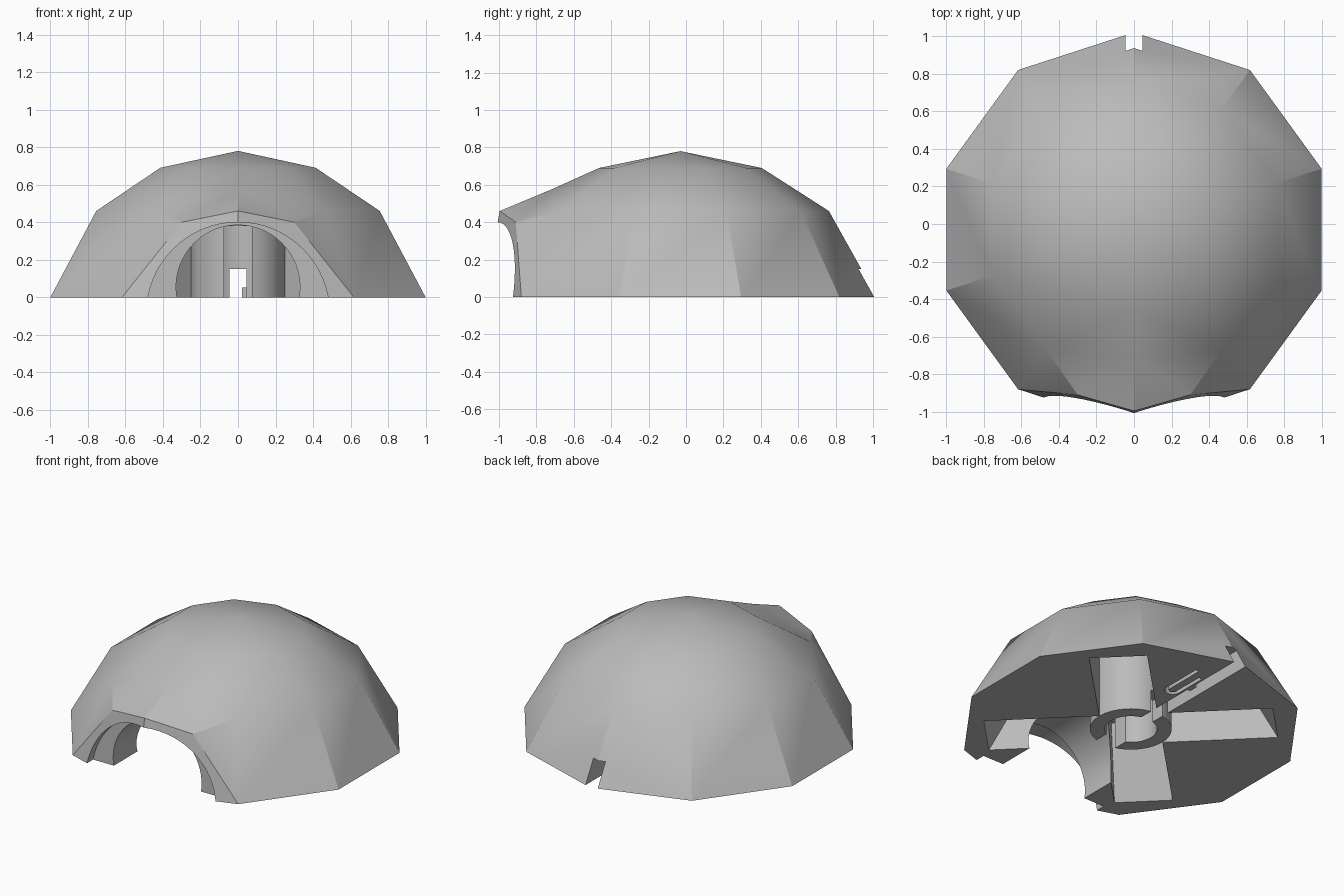
import bpy
import bmesh
from math import sin, cos, pi, radians
from mathutils import Matrix, Vector

if "Cube" in bpy.data.objects:
    bpy.data.objects.remove(bpy.data.objects["Cube"])

CENTRE_Y = -0.03
SIDES = 10

grey = bpy.data.materials.new("plain_grey")
grey.use_nodes = True
grey.diffuse_color = (0.5, 0.5, 0.5, 1)
grey.node_tree.nodes["Principled BSDF"].inputs["Base Color"].default_value = (0.5, 0.5, 0.5, 1)


def finish(bm, name):
    bmesh.ops.recalc_face_normals(bm, faces=bm.faces[:])
    mesh = bpy.data.meshes.new(name)
    bm.to_mesh(mesh)
    bm.free()
    mesh.materials.append(grey)
    obj = bpy.data.objects.new(name, mesh)
    bpy.context.collection.objects.link(obj)
    return obj


def box(name, low, high):
    bm = bmesh.new()
    low, high = Vector(low), Vector(high)
    bmesh.ops.create_cube(bm, size=1)
    bmesh.ops.scale(bm, vec=high - low, verts=bm.verts[:])
    bmesh.ops.translate(bm, vec=(low + high) / 2, verts=bm.verts[:])
    return finish(bm, name)


def cylinder(name, radius, length, centre, along_y=False):
    bm = bmesh.new()
    bmesh.ops.create_cone(bm, cap_ends=True, segments=64, radius1=radius,
                          radius2=radius, depth=length)
    turn = Matrix.Rotation(pi / 2 if along_y else 0, 4, "X")
    bm.transform(Matrix.Translation(centre) @ turn)
    return finish(bm, name)


def prism(name, outline, low, high):
    bm = bmesh.new()
    base = bm.faces.new([bm.verts.new((x, y, low)) for x, y in outline])
    grown = bmesh.ops.extrude_face_region(bm, geom=[base])["geom"]
    bmesh.ops.translate(bm, vec=(0, 0, high - low),
                        verts=[v for v in grown if isinstance(v, bmesh.types.BMVert)])
    return finish(bm, name)


def combine(target, tool, operation="DIFFERENCE", keep=False):
    mod = target.modifiers.new("cut", "BOOLEAN")
    mod.operation = operation
    mod.solver = "EXACT"
    mod.object = tool
    bpy.context.view_layer.objects.active = target
    bpy.ops.object.modifier_apply(modifier=mod.name)
    if not keep:
        bpy.data.objects.remove(tool)


# Ten-sided dome shell with a hood over the front doorway
def make_dome():
    bm = bmesh.new()
    rings = []
    for radius, z in ((1.051, 0), (0.794, 0.46), (0.435, 0.69)):
        ring = []
        for i in range(SIDES):
            a = -pi / 2 + i * 2 * pi / SIDES
            ring.append(bm.verts.new((radius * cos(a), CENTRE_Y + radius * sin(a), z)))
        rings.append(ring)
    base, waist, crown = rings
    apex = bm.verts.new((0, CENTRE_Y, 0.78))
    hood_top = waist[0]
    hood_top.co = (0, -0.72, 0.575)
    brow_tip = bm.verts.new((0, -0.996, 0.46))
    for i in range(SIDES):
        j = (i + 1) % SIDES
        bm.faces.new((crown[i], crown[j], apex))
        if 0 in (i, j):
            side = j if i == 0 else i
            bm.faces.new((waist[side], crown[side], crown[0]))
            bm.faces.new((waist[side], crown[0], hood_top))
            brow = bm.verts.new((0.3 if i == 0 else -0.3, -0.91, 0.4))
            bm.faces.new((base[0], base[side], brow, brow_tip))
            bm.faces.new((base[side], waist[side], brow))
            bm.faces.new((brow, waist[side], hood_top))
            bm.faces.new((brow, hood_top, brow_tip))
        else:
            bm.faces.new((base[i], base[j], waist[j], waist[i]))
            bm.faces.new((waist[i], waist[j], crown[j], crown[i]))
    bm.faces.new(base)
    return finish(bm, "dome")


# Pocket with a sloped outer wall, running out along a diagonal
def make_pocket(angle):
    bm = bmesh.new()
    half = 0.178
    outline = ((0.1, -0.1), (0.94, -0.1), (0.66, 0.43), (0.1, 0.43))
    ends = [[bm.verts.new((r, t, z)) for r, z in outline] for t in (-half, half)]
    bm.faces.new(ends[0])
    bm.faces.new(ends[1])
    for i in range(4):
        j = (i + 1) % 4
        bm.faces.new((ends[0][i], ends[0][j], ends[1][j], ends[1][i]))
    bm.transform(Matrix.Translation((0, CENTRE_Y, 0)) @ Matrix.Rotation(angle, 4, "Z"))
    return finish(bm, "pocket_cutter")


dome = make_dome()
pillar = cylinder("pillar_keeper", 0.25, 2, (0, CENTRE_Y, 0))

# Pockets and doorway tunnel stop against the central pillar
hollows = [make_pocket(radians(45 + 90 * k)) for k in range(4)]
hollows.append(cylinder("tunnel_cutter", 0.33, 1.2, (0, -0.72, 0.055), along_y=True))
for hollow in hollows:
    combine(hollow, pillar, keep=True)
    combine(dome, hollow)
bpy.data.objects.remove(pillar)

# Doorway rebate
combine(dome, cylinder("rebate_cutter", 0.488, 0.5, (0, -1.11, -0.088), along_y=True))

# Bore in the pillar, its front slot and the channel to the back
combine(dome, cylinder("bore_cutter", 0.16, 0.6, (0, CENTRE_Y, 0.12)))
combine(dome, box("front_slot_cutter", (-0.075, -0.4, -0.1), (0.075, CENTRE_Y, 0.38)))
channel = box("channel_cutter", (-0.045, 0, -0.1), (0.045, 1.2, 0.15))
# Small latch bump left standing in the channel
combine(channel, box("latch_keeper", (0.022, 0.56, -0.2), (0.06, 0.62, 0.052)))
combine(dome, channel)

# Hairpin groove beside the channel
groove_y = 0.5
mid_x = 0.11
outer, inner = 0.05, 0.025
bend = [pi + k * pi / 10 for k in range(11)]
outline = [(mid_x - outer, 0.72)]
outline += [(mid_x + outer * cos(a), groove_y + outer * sin(a)) for a in bend]
outline += [(mid_x + outer, 0.78), (mid_x + inner, 0.78)]
outline += [(mid_x + inner * cos(a), groove_y + inner * sin(a)) for a in reversed(bend)]
outline += [(mid_x - inner, 0.72)]
combine(dome, prism("groove_cutter", outline, -0.1, 0.06))

bpy.ops.object.select_all(action="DESELECT")
dome.select_set(True)
bpy.context.view_layer.objects.active = dome
bpy.ops.object.shade_smooth_by_angle(angle=radians(30))
